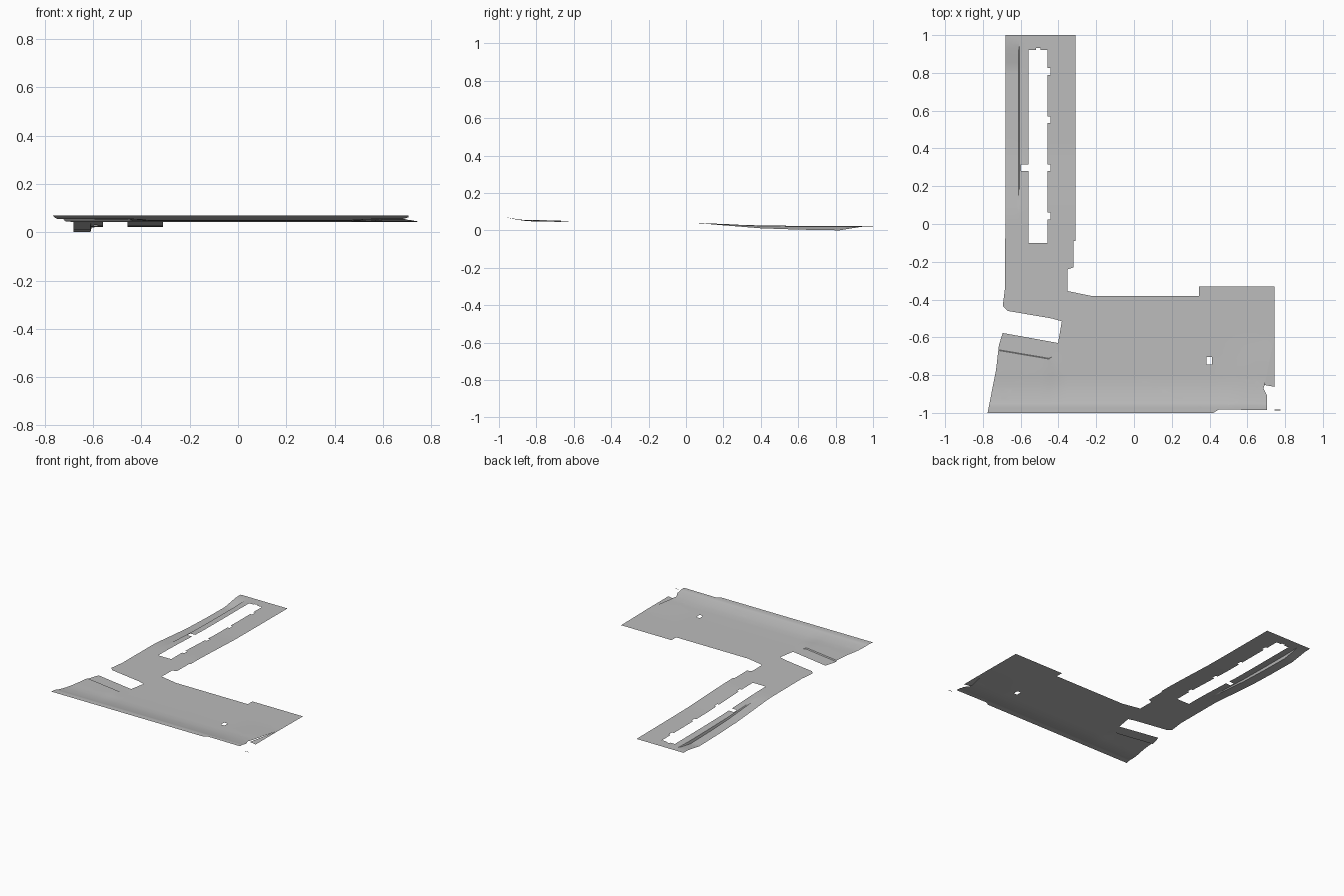
import bpy, bmesh, math
from mathutils import Vector

if "Cube" in bpy.data.objects:
    bpy.data.objects.remove(bpy.data.objects["Cube"])

grey = bpy.data.materials.new("concrete_grey")
grey.diffuse_color = (0.5, 0.5, 0.5, 1)
grey.use_nodes = True
grey.node_tree.nodes["Principled BSDF"].inputs["Base Color"].default_value = grey.diffuse_color


def lerp_table(t, table):
    """Piecewise linear lookup through (position, value) pairs."""
    if t <= table[0][0]:
        return table[0][1]
    for (a, va), (b, vb) in zip(table, table[1:]):
        if t <= b:
            return va + (vb - va) * (t - a) / (b - a)
    return table[-1][1]


# Ground height along y, and the sunken western strip
BASE = [(-1, .07), (-.96, .069), (-.93, .062), (-.87, .052), (-.82, .048), (-.7, .046), (-.4, .043),
        (0, .041), (.1, .038), (.2, .034), (.4, .026), (.6, .024), (1, .022)]
DIP = [(.05, 0), (.2, .007), (.4, .015), (.6, .02), (.82, .0228), (.92, .006), (.96, 0)]
# Slightly raised block west of the main plateau
BLOCK = [(-1, 0), (-.94, 0), (-.86, .004), (-.8, .007), (-.6, .008)]


def seam_y(x):
    return -.67 - .17 * (x + .715)


def height(x, y):
    z = lerp_table(y, BASE)
    if y > 0:
        z -= lerp_table(y, DIP) * lerp_table(x, [(-.611, 1), (-.606, .15), (-.57, 0)])
    if x < -.37 and y < -.55:
        side = lerp_table(x, [(-.45, 1), (-.43, .6), (-.37, 0)])
        z += lerp_table(y, BLOCK) * side * lerp_table(y - seam_y(x), [(0, 1), (.004, 0)])
    if x > .45 and y < -.6:          # softer bank at the eastern end
        k = lerp_table(x, [(.45, 0), (.6, 1)])
        z += k * lerp_table(y, [(-.98, 0), (-.86, .004), (-.75, .004), (-.6, 0)])
    return z


def build(name, loops, fn=height, step=.05, xs=(), ys=(), seam=False):
    bm = bmesh.new()
    for pts in loops:
        vs = [bm.verts.new((x, y, 0)) for x, y in pts]
        for a, b in zip(vs, vs[1:] + vs[:1]):
            bm.edges.new((a, b))
    bmesh.ops.triangle_fill(bm, edges=bm.edges[:], use_beauty=True, normal=(0, 0, 1))
    # cut into a regular grid
    n = int(1 / step)
    for axis, extra in ((0, xs), (1, ys)):
        for c in [i * step for i in range(-n, n + 1)] + list(extra):
            co, no = Vector((0, 0, 0)), Vector((0, 0, 0))
            co[axis], no[axis] = c, 1
            bmesh.ops.bisect_plane(bm, geom=bm.verts[:] + bm.edges[:] + bm.faces[:],
                                   dist=1e-5, plane_co=co, plane_no=no)
    # remove fill diagonals so that clean cells remain
    diag = []
    for e in bm.edges:
        d = e.verts[1].co - e.verts[0].co
        if len(e.link_faces) == 2 and min(abs(d.x), abs(d.y)) > 1e-4:
            diag.append(e)
    bmesh.ops.dissolve_edges(bm, edges=diag, use_verts=False)
    # slanted seam across the western block
    if seam:
        for off in (0, .004):
            fs = [f for f in bm.faces if f.calc_center_median().x < -.45
                  and f.calc_center_median().y < -.55]
            geom = list({v for f in fs for v in f.verts}) + list({e for f in fs for e in f.edges}) + fs
            bmesh.ops.bisect_plane(bm, geom=geom, dist=1e-5,
                                   plane_co=(-.715, -.67 + off, 0), plane_no=(.17, 1, 0))
    bmesh.ops.triangulate(bm, faces=bm.faces[:])
    for f in bm.faces:
        f.normal_update()
        if f.normal.z < 0:
            f.normal_flip()
    for v in bm.verts:
        v.co.z = fn(v.co.x, v.co.y)
    me = bpy.data.meshes.new(name)
    bm.to_mesh(me)
    bm.free()
    me.materials.append(grey)
    ob = bpy.data.objects.new(name, me)
    bpy.context.collection.objects.link(ob)
    bpy.context.view_layer.objects.active = ob
    bpy.ops.object.select_all(action='DESELECT')
    ob.select_set(True)
    bpy.ops.object.shade_smooth_by_angle(angle=math.radians(30))
    return ob


# L-shaped outline, clockwise from the north-west corner
outline = [(-.68, 1), (-.31, 1), (-.31, -.09), (-.32, -.09), (-.32, -.23), (-.352, -.24),
           (-.352, -.355), (-.22, -.382), (.345, -.382), (.345, -.33), (.743, -.33), (.743, -.6),
           (.69, -.855), (.685, -.87), (.705, -.91), (.705, -.985), (.45, -.982), (.42, -1),
           (-.775, -1), (-.73, -.77), (-.715, -.64), (-.695, -.577), (-.402, -.63), (-.382, -.515),
           (-.435, -.5), (-.67, -.46), (-.695, -.435), (-.682, -.33)]

# Long slot with small notches on its edges
slot = [(-.558, -.1), (-.558, .28), (-.597, .28), (-.597, .315), (-.558, .315), (-.558, .922),
        (-.52, .922), (-.52, .932), (-.495, .932), (-.495, .922), (-.457, .922)]
for top in (.825, .57, .315, .06):
    slot += [(-.457, top), (-.442, top), (-.442, top - .035), (-.457, top - .035)]
slot.append((-.457, -.1))

# Small square opening in the plateau
opening = [(.385, -.743), (.413, -.743), (.413, -.705), (.385, -.705)]

build("ground_sheet", [outline, slot, opening],
      xs=(-.611, -.606, -.57, -.43, -.37), ys=(-.96, -.93, -.87, -.82, -.975, .82, .92), seam=True)

# Lower flap tucked against the eastern edge
build("east_flap", [[(.743, -.6), (.743, -.862), (.69, -.852)]], fn=lambda x, y: .0455)

# Thin loose sliver at the south-east corner
build("corner_sliver", [[(.743, -.983), (.775, -.983), (.775, -.988), (.743, -.987)]],
      fn=lambda x, y: .046)
